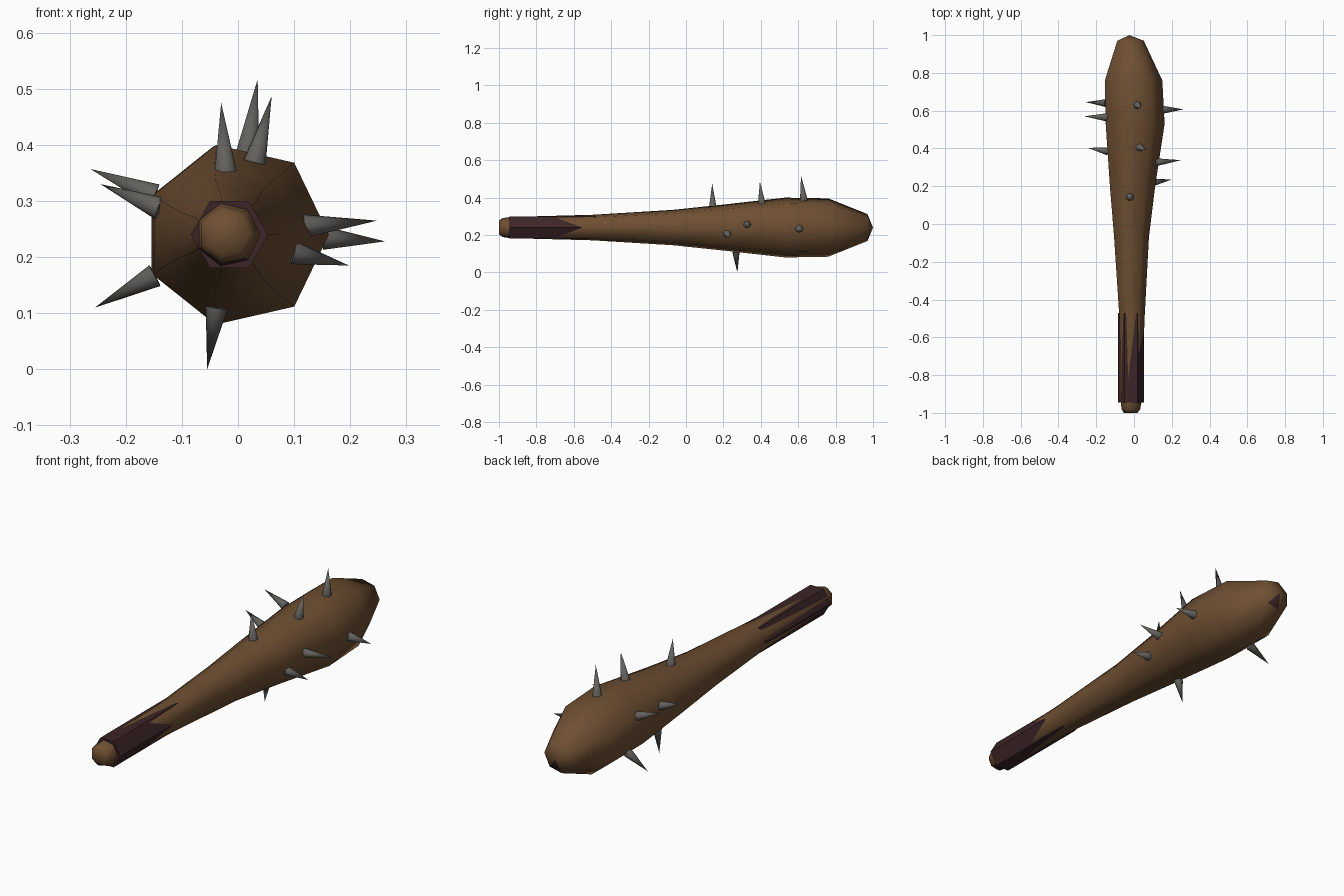
import bpy, bmesh, math
from mathutils import Vector

if "Cube" in bpy.data.objects:
    bpy.data.objects.remove(bpy.data.objects["Cube"])


def material(name, rgb):
    m = bpy.data.materials.new(name)
    m.diffuse_color = (*rgb, 1)
    m.use_nodes = True
    m.node_tree.nodes["Principled BSDF"].inputs["Base Color"].default_value = m.diffuse_color
    return m


wood = material("brown wood", (0.155, 0.078, 0.032))
leather = material("dark leather", (0.045, 0.018, 0.020))
iron = material("grey iron", (0.125, 0.12, 0.11))
CZ = 0.24


def finish(bm, name, mats, angle):
    bmesh.ops.recalc_face_normals(bm, faces=bm.faces)
    mesh = bpy.data.meshes.new(name)
    bm.to_mesh(mesh)
    bm.free()
    for m in mats:
        mesh.materials.append(m)
    obj = bpy.data.objects.new(name, mesh)
    bpy.context.collection.objects.link(obj)
    bpy.ops.object.select_all(action='DESELECT')
    obj.select_set(True)
    bpy.context.view_layer.objects.active = obj
    bpy.ops.object.shade_smooth_by_angle(angle=math.radians(angle))
    return obj


def loft(bm, sections, sides):
    """Bridge polygon rings (y, centre x, radius) along y; return the rings."""
    rings = []
    for y, cx, r in sections:
        rings.append([bm.verts.new((cx + r * math.cos(a), y, CZ + r * math.sin(a)))
                      for a in (math.tau * k / sides for k in range(sides))])
    for a, b in zip(rings, rings[1:]):
        for k in range(sides):
            n = (k + 1) % sides
            bm.faces.new((a[k], a[n], b[n], b[k]))
    return rings


# Seven-sided wooden club body
bm = bmesh.new()
rings = loft(bm, [(-1.0, -0.02, 0.038), (-0.98, -0.019, 0.052), (-0.94, -0.018, 0.058),
                  (-0.5, -0.014, 0.070), (-0.07, -0.018, 0.097), (0.2, -0.014, 0.126),
                  (0.53, -0.002, 0.164), (0.76, -0.010, 0.160), (0.97, -0.022, 0.074)], 7)
bm.faces.new(rings[0])
tip = bm.verts.new((-0.025, 1.0, CZ))
for k in range(7):
    f = bm.faces.new((rings[-1][k], rings[-1][(k + 1) % 7], tip))
    if k == 5:
        f.material_index = 1  # dark chip under the tip
# Dark underside of the butt end
bm.normal_update()
for f in bm.faces:
    c = f.calc_center_median()
    if -0.98 < c.y < -0.94 and c.z < CZ - 0.03:
        f.material_index = 1
finish(bm, "club_body", [wood, leather], 80)

# Six-sided leather grip, partly sunk into the handle
bm = bmesh.new()
for ring in loft(bm, [(-0.945, -0.015, 0.069), (-0.47, -0.015, 0.069)], 6):
    bm.faces.new(ring)
finish(bm, "grip_wrap", [leather], 30)

# Iron spikes as (base, tip)
spikes = [
    ((0.017, 0.63, 0.385), (0.035, 0.615, 0.517)),
    ((0.030, 0.405, 0.37), (0.060, 0.395, 0.487)),
    ((-0.022, 0.143, 0.352), (-0.030, 0.14, 0.475)),
    ((-0.148, 0.565, 0.310), (-0.263, 0.57, 0.357)),
    ((-0.140, 0.385, 0.287), (-0.245, 0.403, 0.330)),
    ((-0.148, 0.64, 0.167), (-0.255, 0.645, 0.110)),
    ((0.153, 0.605, 0.234), (0.262, 0.607, 0.228)),
    ((0.117, 0.327, 0.255), (0.248, 0.338, 0.265)),
    ((0.098, 0.22, 0.208), (0.198, 0.235, 0.185)),
    ((-0.038, 0.267, 0.11), (-0.055, 0.275, 0.0)),
]
for i, (base, end) in enumerate(spikes, 1):
    base, end = Vector(base), Vector(end)
    d = end - base
    bm = bmesh.new()
    bmesh.ops.create_cone(bm, cap_ends=True, segments=8, radius1=0.021, radius2=0, depth=d.length)
    bmesh.ops.remove_doubles(bm, verts=bm.verts, dist=1e-5)
    rot = d.to_track_quat('Z', 'Y').to_matrix()
    for v in bm.verts:
        v.co = rot @ v.co + (base + end) / 2
    finish(bm, f"spike_{i}", [iron], 60)
